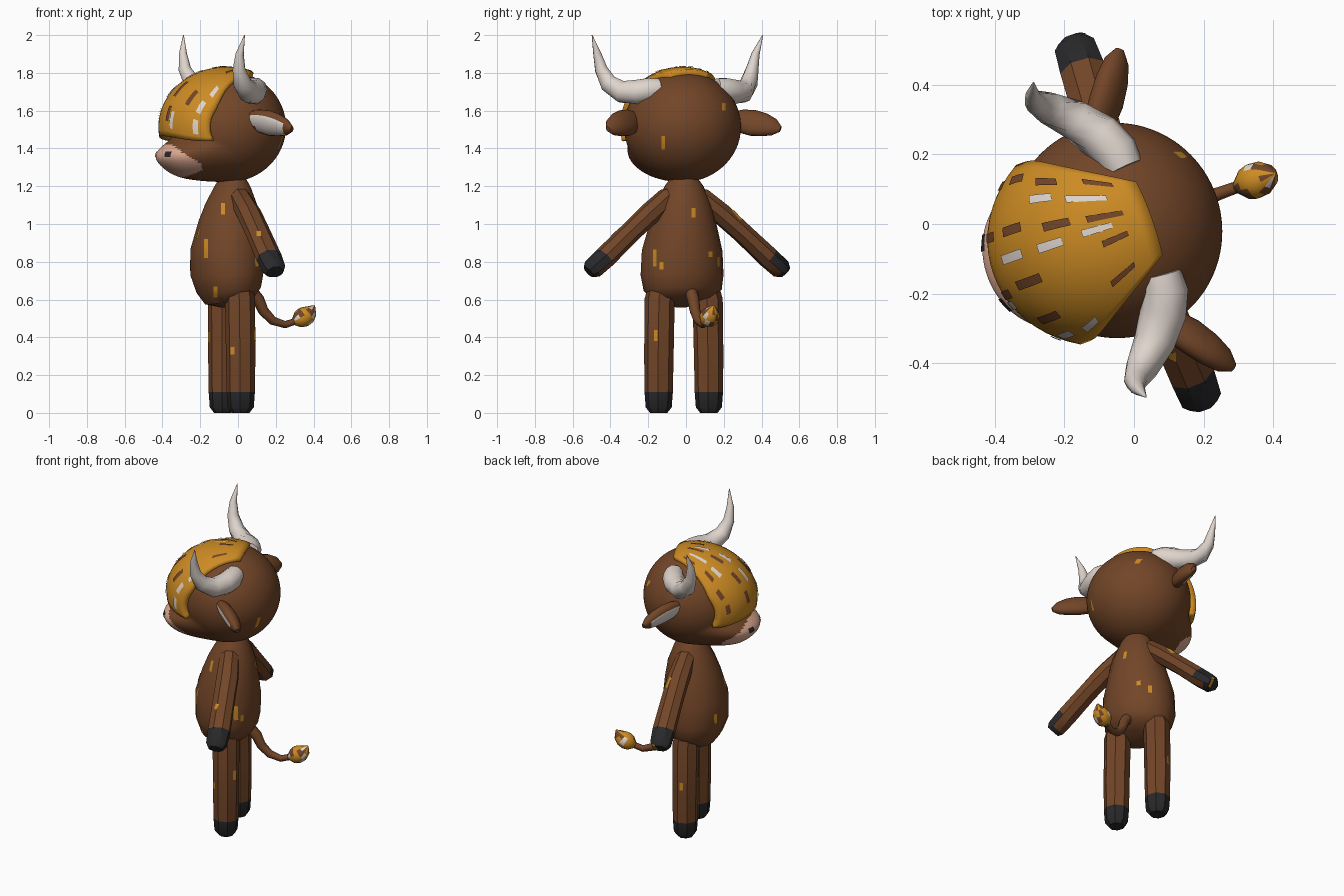
import bpy, bmesh, math, random
from mathutils import Vector, Matrix

random.seed(4)
if "Cube" in bpy.data.objects:
    bpy.data.objects.remove(bpy.data.objects["Cube"])

# The figure is built facing -y, then turned as a whole
TURN = Matrix.Rotation(math.radians(-70.3), 4, 'Z')


def material(name, rgb):
    m = bpy.data.materials.new(name)
    m.use_nodes = True
    m.diffuse_color = (*rgb, 1)
    bsdf = next(n for n in m.node_tree.nodes if n.type == 'BSDF_PRINCIPLED')
    bsdf.inputs["Base Color"].default_value = (*rgb, 1)
    return m


BROWN = material("brown fur", (0.168, 0.06, 0.021))
AMBER = material("amber hair", (0.61, 0.26, 0.017))
BONE = material("bone", (0.74, 0.66, 0.61))
PINK = material("muzzle pink", (0.74, 0.41, 0.29))
BLACK = material("hoof black", (0.022, 0.022, 0.024))


def finish(name, bm, mats, rule=None, angle=35, turn=True, recalc=True):
    """Turn a bmesh into an object; rule(face) picks the material slot."""
    if recalc:
        bmesh.ops.recalc_face_normals(bm, faces=bm.faces)
    bm.normal_update()
    if rule:
        for f in bm.faces:
            f.material_index = int(rule(f))
    me = bpy.data.meshes.new(name)
    bm.to_mesh(me)
    bm.free()
    if turn:
        me.transform(TURN)
    for m in mats:
        me.materials.append(m)
    ob = bpy.data.objects.new(name, me)
    bpy.context.collection.objects.link(ob)
    bpy.ops.object.select_all(action='DESELECT')
    ob.select_set(True)
    bpy.context.view_layer.objects.active = ob
    bpy.ops.object.shade_smooth_by_angle(angle=math.radians(angle))
    return ob


def loft(name, path, radii, mats, sides=8, rule=None, ref=(0, 0, 1), flip=1, angle=35):
    """Closed tube through path; radii are (across, along ref) pairs or numbers."""
    bm = bmesh.new()
    pts = [Vector((p[0] * flip, p[1], p[2])) for p in path]
    rings = []
    for i, p in enumerate(pts):
        t = (pts[min(i + 1, len(pts) - 1)] - pts[max(i - 1, 0)]).normalized()
        u = t.cross(Vector(ref)).normalized()
        v = u.cross(t)
        r = radii[i] if isinstance(radii[i], tuple) else (radii[i], radii[i])
        ring = []
        for k in range(sides):
            a = 2 * math.pi * (k + 0.5) / sides
            ring.append(bm.verts.new(p + u * r[0] * math.cos(a) + v * r[1] * math.sin(a)))
        rings.append(ring)
    for lo, hi in zip(rings, rings[1:]):
        for k in range(sides):
            n = (k + 1) % sides
            bm.faces.new((lo[k], lo[n], hi[n], hi[k]))
    bm.faces.new(rings[0])
    bm.faces.new(rings[-1])
    return finish(name, bm, mats, rule, angle)


# Head: an ellipsoid with the muzzle pulled forward, its front painted pink
CENTER = Vector((0, -0.055, 1.515))
SNOUT = Vector((0, -0.64, -0.77)).normalized()
bm = bmesh.new()
bmesh.ops.create_uvsphere(bm, u_segments=128, v_segments=96, radius=1)
for v in bm.verts:
    n = v.co.normalized()
    w = min(1, max(0, (Vector((n.x * 0.5, n.y, n.z)).normalized().dot(SNOUT) - 0.75) / 0.25))
    w = w * w * (3 - 2 * w)
    v.co = CENTER + Vector((n.x * 0.31, n.y * 0.305, n.z * 0.293)) + Vector((0, -0.15, 0)) * w


def on_muzzle(f):
    c = f.calc_center_median()
    return c.y < -0.2 and (c.x / 0.2) ** 2 + ((c.z - 1.335) / 0.087) ** 2 < 1


finish("head", bm, [BROWN, PINK], on_muzzle)

# Torso: pear shape with the belly pushed forward
torso = [(1.26, -0.03, 0.06, 0.06), (1.2, -0.03, 0.105, 0.095), (1.1, -0.035, 0.15, 0.14),
         (1.0, -0.045, 0.18, 0.168), (0.86, -0.06, 0.217, 0.195), (0.73, -0.062, 0.224, 0.192),
         (0.65, -0.052, 0.212, 0.168), (0.595, -0.048, 0.16, 0.13), (0.575, -0.04, 0.06, 0.05)]
loft("torso", [(0, b, z) for z, b, _, _ in torso], [(rx, ry) for _, _, rx, ry in torso],
     [BROWN], sides=16, ref=(0, 1, 0), angle=40)

# Limbs, horns and ears, mirrored
for side, flip in (("left", 1), ("right", -1)):
    loft(side + "_leg",
         [(0.11, -0.04, 0.74), (0.135, -0.037, 0.6), (0.14, -0.035, 0.3), (0.141, -0.035, 0.11),
          (0.141, -0.035, 0.03), (0.141, -0.035, 0)],
         [0.062, 0.08, 0.078, 0.075, 0.069, 0.046], [BROWN, BLACK],
         rule=lambda f: f.calc_center_median().z < 0.1, ref=(0, 1, 0), flip=flip)
    loft(side + "_arm",
         [(0, -0.03, 1.17), (0.1, -0.025, 1.135), (0.2, -0.01, 1.055), (0.32, 0, 0.95), (0.46, 0.01, 0.822),
          (0.53, 0.012, 0.762), (0.55, 0.012, 0.745)],
         [(0.05, 0.04), (0.06, 0.057), (0.068, 0.058), (0.068, 0.055), (0.07, 0.058), (0.064, 0.055),
          (0.046, 0.038)],
         [BROWN, BLACK], rule=lambda f: abs(f.calc_center_median().x) > 0.47, flip=flip)
    loft(side + "_horn",
         [(0.16, 0.025, 1.715), (0.21, 0.02, 1.71), (0.27, -0.008, 1.7), (0.34, -0.06, 1.7),
          (0.395, -0.117, 1.745), (0.425, -0.147, 1.82), (0.445, -0.15, 1.9), (0.48, -0.135, 2.0)],
         [0.058, 0.066, 0.067, 0.06, 0.048, 0.034, 0.022, 0.002], [BONE], sides=10,
         ref=(0.2, 1, 0), flip=flip, angle=50)
    inner = Vector((0.5 * flip, -0.72, -0.48)).normalized()
    loft(side + "_ear",
         [(0.26, -0.03, 1.55), (0.31, 0.005, 1.545), (0.36, 0.045, 1.535), (0.41, 0.08, 1.525),
          (0.455, 0.11, 1.512), (0.485, 0.13, 1.502)],
         [(0.03, 0.045), (0.04, 0.066), (0.043, 0.074), (0.041, 0.066), (0.032, 0.048), (0.012, 0.016)],
         [BROWN, BONE], sides=18, flip=flip, angle=50, ref=(0, -0.6, 1),
         rule=lambda f: f.normal.dot(inner) > 0.82 and 0.3 < abs(f.calc_center_median().x) < 0.46)

# Tail and its tuft
loft("tail", [(0, 0.06, 0.66), (0, 0.115, 0.6), (0, 0.143, 0.54), (0, 0.195, 0.488),
              (0, 0.265, 0.467), (0, 0.33, 0.487)],
     [0.034, 0.032, 0.028, 0.024, 0.02, 0.018], [BROWN], ref=(1, 0, 0), angle=50)
loft("tail_tuft", [(0, 0.31, 0.48), (0, 0.34, 0.493), (0, 0.365, 0.505), (0, 0.39, 0.52), (0, 0.41, 0.54),
                   (0, 0.43, 0.568)],
     [0.016, 0.045, 0.053, 0.05, 0.036, 0.004], [AMBER, BROWN, BONE], sides=12, ref=(1, 0, 0), angle=50,
     rule=lambda f: random.choice((0, 0, 0, 1, 1, 2)))


# Forelock: a shell wrapped over the crown and brow
def hair(t, s, lift=0.0):
    lam = math.radians(20 + 37 * math.sin(min(1, t * 1.7) * math.pi / 2)) * s
    phi = math.radians(108 - (117 + 17 * s * s) * t)
    n = Vector((math.sin(lam), -math.cos(lam) * math.cos(phi), math.cos(lam) * math.sin(phi)))
    return Vector((0, -0.06, 1.515)) + Vector((n.x * (0.327 + lift), n.y * (0.37 + lift), n.z * (0.318 + lift)))


def sheet(bm, point, nu, nv):
    """Grid of quads from point(u, v), u and v from 0 to 1."""
    g = [[bm.verts.new(point(i / nu, j / nv)) for j in range(nv + 1)] for i in range(nu + 1)]
    for i in range(nu):
        for j in range(nv):
            bm.faces.new((g[i][j], g[i + 1][j], g[i + 1][j + 1], g[i][j + 1]))


def face_out(bm, center):
    bm.normal_update()
    for f in bm.faces:
        if f.normal.dot(f.calc_center_median() - center) < 0:
            f.normal_flip()


bm = bmesh.new()
sheet(bm, lambda u, v: hair(u, 2 * v - 1), 20, 20)
face_out(bm, CENTER)
forelock = finish("forelock", bm, [AMBER], recalc=False)
mod = forelock.modifiers.new("thickness", 'SOLIDIFY')
mod.thickness = 0.05
mod.offset = -1

# Painted strands following the forelock
for name, mat, shift in (("brown_strands", BROWN, 0.0), ("pale_strands", BONE, 0.5)):
    bm = bmesh.new()
    for row in range(4):
        for col in range(4):
            t0 = 0.08 + 0.21 * row + 0.1 * shift + random.uniform(0, 0.04)
            s0 = -0.75 + 0.45 * (col + shift * 0.9) + random.uniform(-0.06, 0.06)
            if random.random() < 0.15 + 0.4 * shift or abs(s0) > 0.9:
                continue
            size = random.uniform(0.1, 0.16)
            sheet(bm, lambda u, v: hair(t0 + size * u, s0 + 0.085 * (v - 0.5), 0.004), 6, 2)
    face_out(bm, CENTER)
    finish(name, bm, [mat], recalc=False)

# Flecks and nostrils laid on the surfaces: (place, cast direction, length, width)
bpy.context.view_layer.update()
depsgraph = bpy.context.evaluated_depsgraph_get()


def lay(bm, place, cast, length, width):
    cast = Vector(cast).normalized()
    up = Vector((0, 0, 1)) if abs(cast.z) < 0.9 else Vector((0, 1, 0))
    across = cast.cross(up).normalized()
    grid = []
    for i in range(5):
        for j in (-0.5, 0, 0.5):
            o = Vector(place) + up * length * (i / 4 - 0.5) + across * width * j - cast * 2
            hit, loc, *_ = bpy.context.scene.ray_cast(depsgraph, o, cast)
            if not hit:
                return
            grid.append(loc - cast * 0.004)
    depths = [p.dot(cast) for p in grid]
    if max(depths) - min(depths) > 0.06:
        return
    before = set(bm.faces)
    sheet(bm, lambda u, v: grid[round(u * 4) * 3 + round(v * 2)], 4, 2)
    bm.normal_update()
    for f in set(bm.faces) - before:
        if f.normal.dot(cast) > 0:
            f.normal_flip()


FRONT, BACK, SIDE, FAR = (0, 1, 0), (0, -1, 0), (-1, 0, 0), (1, 0, 0)
bm = bmesh.new()
for x, z, size in ((-0.08, 1.08, 0.06), (-0.17, 0.87, 0.1), (-0.12, 0.64, 0.06), (0.11, 0.95, 0.025), (-0.03, 0.33, 0.04)):
    lay(bm, (x, 0, z), FRONT, size, 0.022)
for y, z, size in ((0.04, 1.06, 0.05), (-0.165, 0.82, 0.09), (-0.13, 0.78, 0.04), (-0.16, 0.41, 0.06),
                   (0.13, 0.84, 0.03), (0.24, 1.12, 0.04), (-0.12, 1.43, 0.07), (0.2, 1.62, 0.04)):
    lay(bm, (0, y, z), SIDE, size, 0.02)
for x, z in ((-0.06, 1.05), (-0.15, 0.75), (0.02, 0.8), (-0.1, 0.35)):
    lay(bm, (x, 0, z), BACK, 0.05, 0.02)
for y, z in ((-0.1, 0.95), (0.05, 0.78), (0.1, 0.4)):
    lay(bm, (0, y, z), FAR, 0.06, 0.02)
lay(bm, (0.11, 0.22, 0), (0, 0, -1), 0.025, 0.03)
finish("fur_flecks", bm, [AMBER], turn=False, recalc=False)

bm = bmesh.new()
forward = TURN.to_3x3() @ Vector((0, 1, 0))
for a in (-0.095, 0.095):
    lay(bm, TURN @ Vector((a, 0, 1.37)), forward, 0.03, 0.045)
finish("nostrils", bm, [BLACK], turn=False, recalc=False)
